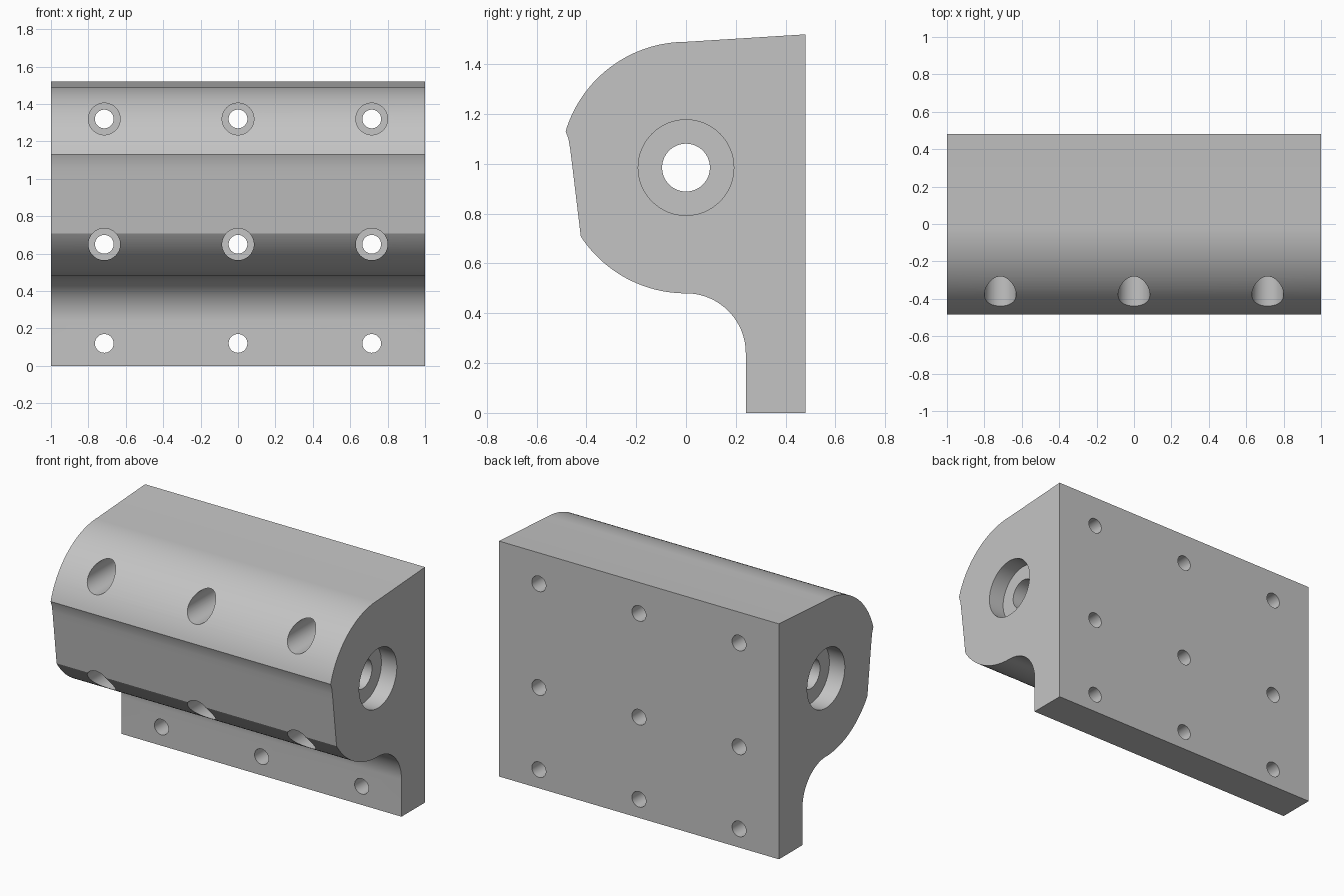
import bpy
import bmesh
from math import sin, cos, pi, atan2, radians
from mathutils import Matrix, Vector

if "Cube" in bpy.data.objects:
    bpy.data.objects.remove(bpy.data.objects["Cube"])

BORE_Z = 0.985
RADIUS = 0.505
BACK = 0.48

grey = bpy.data.materials.new("machined_grey")
grey.use_nodes = True
colour = (0.55, 0.55, 0.55, 1)
grey.diffuse_color = colour
grey.node_tree.nodes["Principled BSDF"].inputs["Base Color"].default_value = colour


def arc(cy, cz, r, start, end, steps):
    angles = [start + (end - start) * i / steps for i in range(steps + 1)]
    return [(cy + r * cos(a), cz + r * sin(a)) for a in angles]


def add_object(name, bm):
    bmesh.ops.recalc_face_normals(bm, faces=bm.faces)
    mesh = bpy.data.meshes.new(name)
    bm.to_mesh(mesh)
    bm.free()
    mesh.materials.append(grey)
    obj = bpy.data.objects.new(name, mesh)
    bpy.context.collection.objects.link(obj)
    return obj


# Side profile (y, z): back plate, round housing with a flat nose, concave neck
upper_nose = atan2(1.13 - BORE_Z, -0.48)
lower_nose = atan2(0.71 - BORE_Z, -0.42) + 2 * pi
profile = [(BACK, 0), (BACK, 1.52)]
profile += arc(0, BORE_Z, RADIUS, pi / 2, upper_nose, 32)
profile += [(-0.472, 1.10), (-0.465, 1.06), (-0.460, 1.02)]
profile += arc(0, BORE_Z, RADIUS, lower_nose, 1.5 * pi, 28)
profile += arc(0, 0.24, 0.24, pi / 2, 0, 28)[1:]
profile.append((0.24, 0))

bm = bmesh.new()
face = bm.faces.new([bm.verts.new((-1, y, z)) for y, z in profile])
extruded = bmesh.ops.extrude_face_region(bm, geom=[face])
moved = [v for v in extruded["geom"] if isinstance(v, bmesh.types.BMVert)]
bmesh.ops.translate(bm, verts=moved, vec=(2, 0, 0))
body = add_object("bearing_block", bm)


def drill(name, start, end, r):
    """Cut a round hole between two points."""
    a, b = Vector(start), Vector(end)
    turn = (b - a).to_track_quat("Z", "Y").to_matrix().to_4x4()
    bm = bmesh.new()
    bmesh.ops.create_cone(bm, cap_ends=True, segments=64, radius1=r, radius2=r,
                          depth=(b - a).length,
                          matrix=Matrix.Translation((a + b) / 2) @ turn)
    cutter = add_object(name, bm)
    cutter.hide_render = True
    mod = body.modifiers.new(name, "BOOLEAN")
    mod.operation = "DIFFERENCE"
    mod.solver = "EXACT"
    mod.object = cutter
    bpy.context.view_layer.objects.active = body
    bpy.ops.object.modifier_apply(modifier=name)
    bpy.data.objects.remove(cutter)


# Shaft bore with a bearing seat at each end
drill("shaft_bore", (-1.1, 0, BORE_Z), (1.1, 0, BORE_Z), 0.096)
for side in (-1, 1):
    drill("bearing_seat", (side * 0.89, 0, BORE_Z), (side * 1.1, 0, BORE_Z), 0.192)

# Three rows of bolt holes; the upper two are counterbored
for x in (-0.715, 0, 0.715):
    for z in (0.12, 0.65, 1.32):
        drill("bolt_hole", (x, -0.7, z), (x, 0.6, z), 0.05)
        if z > 0.5:
            drill("bolt_head_recess", (x, -0.7, z), (x, 0.24, z), 0.085)

# Smooth curved walls, keep machined edges crisp
bpy.ops.object.select_all(action="DESELECT")
body.select_set(True)
bpy.context.view_layer.objects.active = body
bpy.ops.object.shade_smooth_by_angle(angle=radians(12))
